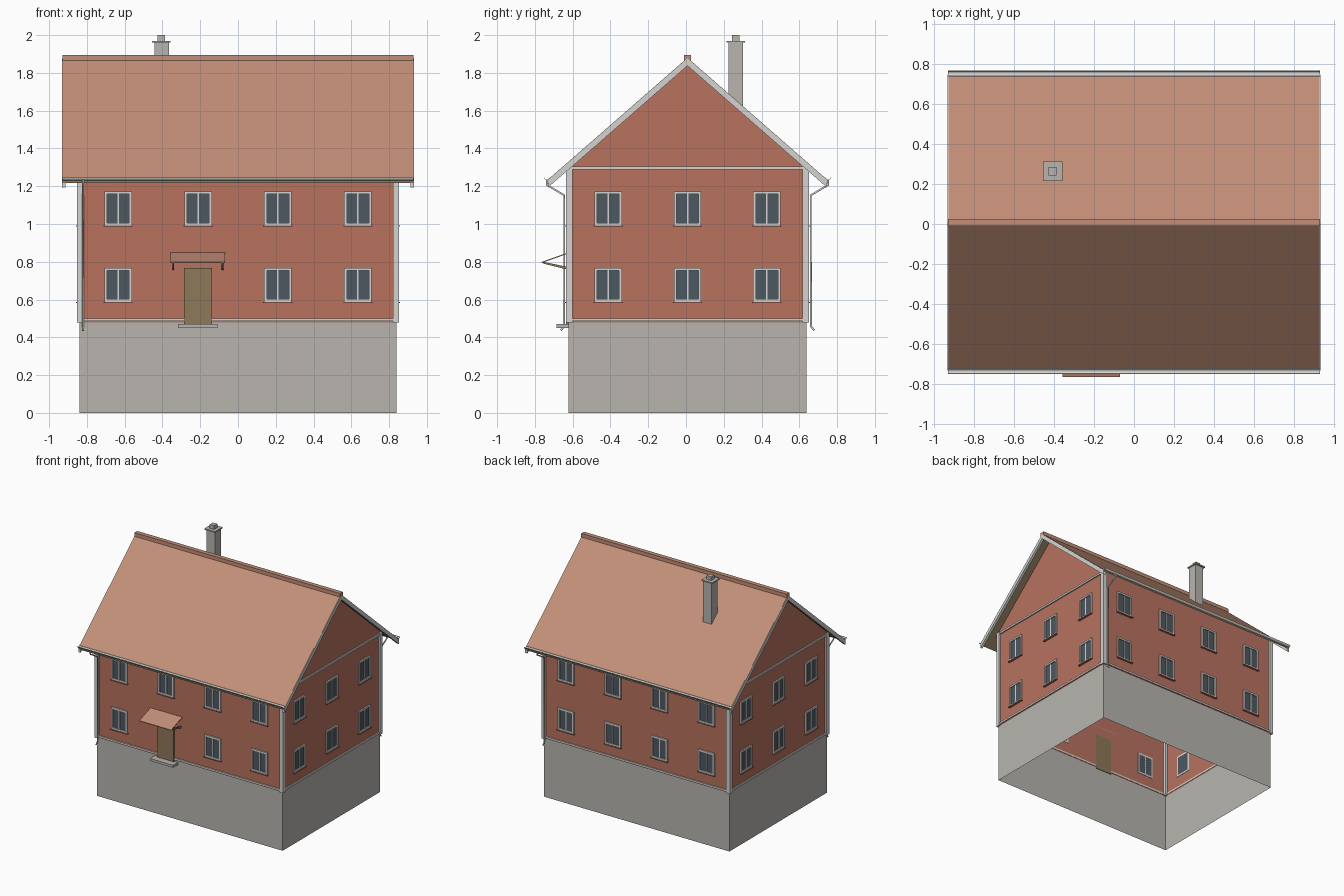
import bpy, bmesh, math
from mathutils import Matrix, Vector

if "Cube" in bpy.data.objects:
    bpy.data.objects.remove(bpy.data.objects["Cube"])


def material(name, r, g, b):
    m = bpy.data.materials.new(name)
    m.diffuse_color = [(c / 255 / 12.92) if c < 11 else ((c / 255 + 0.055) / 1.055) ** 2.4
                       for c in (r, g, b)] + [1]
    m.use_nodes = True
    m.node_tree.nodes["Principled BSDF"].inputs["Base Color"].default_value = m.diffuse_color
    return m


STONE = material("stone grey", 184, 181, 175)
RED = material("wall red", 184, 114, 95)
TILE = material("roof tile", 195, 143, 120)
TRIM = material("pale trim", 212, 213, 210)
GLASS = material("dark glass", 78, 88, 97)
WOOD = material("brown wood", 142, 120, 90)

YC = 0.008                    # house centre line in y
HX, HY = 0.84, 0.63           # half width and half depth of the walls
BASE = 0.478                  # top of the foundation
RIDGE, SLOPE = 1.88, 0.873    # roof top at the ridge, fall per unit of y
EAVE = 0.742                  # half span of the roof


def finish(name, bm, mats):
    me = bpy.data.meshes.new(name)
    bmesh.ops.recalc_face_normals(bm, faces=bm.faces)
    bm.to_mesh(me)
    bm.free()
    for m in mats:
        me.materials.append(m)
    ob = bpy.data.objects.new(name, me)
    bpy.context.collection.objects.link(ob)
    return ob


def add_box(bm, lo, hi, mat=0, M=Matrix()):
    lo, hi = Vector(lo), Vector(hi)
    T = M @ Matrix.Translation((lo + hi) / 2) @ Matrix.Diagonal((*(hi - lo), 1))
    vs = bmesh.ops.create_cube(bm, size=1, matrix=T)["verts"]
    for f in {f for v in vs for f in v.link_faces}:
        f.material_index = mat


def box(name, lo, hi, mat):
    bm = bmesh.new()
    add_box(bm, lo, hi)
    return finish(name, bm, [mat])


def prism(bm, profile, x0, x1, caps=True):
    """Extrude a closed (y, z) profile along x; returns the side faces."""
    a = [bm.verts.new((x0, y, z)) for y, z in profile]
    b = [bm.verts.new((x1, y, z)) for y, z in profile]
    n = len(profile)
    if caps:
        bm.faces.new(a)
        bm.faces.new(b)
    return [bm.faces.new((a[i], a[(i + 1) % n], b[(i + 1) % n], b[i])) for i in range(n)]


# foundation: open at the top and bottom
bm = bmesh.new()
add_box(bm, (-HX, YC - HY, 0), (HX, YC + HY, BASE))
bm.normal_update()
bmesh.ops.delete(bm, geom=[f for f in bm.faces if abs(f.normal.z) > 0.5], context="FACES")
finish("foundation", bm, [STONE])

# walls with gables: open below and under the roof
top = RIDGE - 0.014
bm = bmesh.new()
sides = prism(bm, [(YC - HY, BASE), (YC + HY, BASE), (YC + HY, top - HY * SLOPE),
                   (YC, top), (YC - HY, top - HY * SLOPE)], -HX, HX)
bmesh.ops.delete(bm, geom=[sides[0], sides[2], sides[3]], context="FACES_ONLY")
finish("walls", bm, [RED])


# roof: a thin folded sheet, tiled above and boarded below
def chevron(upper, lower, half):
    e = half * SLOPE
    return [(YC - half, RIDGE - upper - e), (YC, RIDGE - upper), (YC + half, RIDGE - upper - e),
            (YC + half, RIDGE - lower - e), (YC, RIDGE - lower), (YC - half, RIDGE - lower - e)]


bm = bmesh.new()
sides = prism(bm, chevron(0, 0.014, EAVE), -0.928, 0.928)
for i in (2, 3, 4, 5):
    sides[i].material_index = 1
finish("roof", bm, [TILE, WOOD])
box("ridge_cap", (-0.93, YC - 0.018, RIDGE - 0.015), (0.93, YC + 0.018, 1.895), TILE)

# barge boards along the gable edges
for s, side in ((-1, "left"), (1, "right")):
    bm = bmesh.new()
    prism(bm, chevron(0.003, 0.042, EAVE - 0.003), s * 0.912, s * 0.932)
    finish(side + "_barge_boards", bm, [TRIM])

# corner boards wrapping each corner
bm = bmesh.new()
for sx in (-1, 1):
    for sy in (-1, 1):
        xs = sorted((sx * 0.82, sx * 0.853))
        ys = sorted((YC + sy * 0.608, YC + sy * 0.643))
        add_box(bm, (xs[0], ys[0], BASE), (xs[1], ys[1], 1.308))
finish("corner_boards", bm, [TRIM])

# wall frames: local x runs along the wall, local -y points outwards
C = Matrix.Translation((0, YC, 0))
WALLS = {
    "front": (C @ Matrix.Translation((0, -HY, 0)), HX),
    "back": (C @ Matrix.Rotation(math.pi, 4, "Z") @ Matrix.Translation((0, -HY, 0)), HX),
    "right": (C @ Matrix.Rotation(math.pi / 2, 4, "Z") @ Matrix.Translation((0, -HX, 0)), HY),
    "left": (C @ Matrix.Rotation(-math.pi / 2, 4, "Z") @ Matrix.Translation((0, -HX, 0)), HY),
}


def window(bm, M, u, z0):
    """Frame, centre bar, sill and two panes, 0.145 wide and 0.18 high."""
    w, h, t = 0.0725, 0.18, 0.014
    add_box(bm, (u - w + t, -0.003, z0 + t), (u + w - t, 0.003, z0 + h - t), 1, M)
    for s in (-1, 1):
        a, b = sorted((s * w, s * (w - t)))
        add_box(bm, (u + a, -0.011, z0), (u + b, 0.003, z0 + h), 0, M)
    for z in (z0, z0 + h - t):
        add_box(bm, (u - w + t, -0.011, z), (u + w - t, 0.003, z + t), 0, M)
    add_box(bm, (u - 0.004, -0.007, z0 + t), (u + 0.004, 0.003, z0 + h - t), 0, M)
    add_box(bm, (u - w - 0.005, -0.018, z0 - 0.006), (u + w + 0.005, 0, z0), 2, M)


for side, (M, half) in WALLS.items():
    # horizontal trim bands
    bm = bmesh.new()
    levels = [0.486] if half == HX else [0.486, 1.289]
    for z in levels:
        add_box(bm, (-half + 0.02, -0.01, z), (half - 0.02, 0.003, z + 0.015), 0, M)
    finish(side + "_bands", bm, [TRIM])
    # two rows of windows
    bm = bmesh.new()
    columns = (-0.635, -0.211, 0.211, 0.635) if half == HX else (-0.42, 0, 0.42)
    for z0 in (0.588, 0.992):
        for u in columns:
            if not (side == "front" and u == -0.211 and z0 < 0.9):
                window(bm, M, u, z0)
    finish(side + "_windows", bm, [TRIM, GLASS, RED])

# door and step
F = YC - HY
box("door", (-0.287, F - 0.012, 0.47), (-0.138, F + 0.004, 0.768), WOOD)
box("door_step", (-0.317, -0.685, 0.45), (-0.108, F, 0.47), STONE)

# door canopy sloping outwards on two struts
bm = bmesh.new()
prism(bm, [(F, 0.85), (-0.765, 0.799), (-0.765, 0.793), (F, 0.844)], -0.357, -0.069)
finish("door_canopy", bm, [TILE])
bm = bmesh.new()
for x in (-0.343, -0.083):
    prism(bm, [(F, 0.772), (-0.758, 0.8), (-0.758, 0.791), (F, 0.757)], x - 0.005, x + 0.005)
finish("canopy_struts", bm, [WOOD])

# chimney with cap and flue
box("chimney", (-0.442, 0.225, 1.55), (-0.365, 0.302, 1.96), STONE)
box("chimney_cap", (-0.455, 0.215, 1.96), (-0.358, 0.312, 1.97), STONE)
box("chimney_flue", (-0.426, 0.243, 1.97), (-0.386, 0.284, 2.0), STONE)

# half-round gutters and downpipes, front and back
for s, side, px in ((-1, "front", -0.82), (1, "back", 0.82)):
    gy, gz, r = YC + s * 0.744, 1.246, 0.0145
    arc = [math.pi + math.pi * i / 8 for i in range(9)]
    profile = [(gy + r * math.cos(a), gz + r * math.sin(a)) for a in arc]
    profile += [(gy + 0.8 * r * math.cos(a), gz + 0.8 * r * math.sin(a)) for a in reversed(arc)]
    bm = bmesh.new()
    prism(bm, profile, -0.93, 0.93)
    finish(side + "_gutter", bm, [TRIM])

    cu = bpy.data.curves.new(side + "_downpipe", "CURVE")
    cu.dimensions = "3D"
    cu.bevel_depth, cu.bevel_resolution, cu.use_fill_caps = 0.006, 1, True
    path = [(0.744, 1.235), (0.744, 1.207), (0.653, 1.152), (0.653, 0.46), (0.67, 0.437)]
    sp = cu.splines.new("POLY")
    sp.points.add(len(path) - 1)
    for p, (d, z) in zip(sp.points, path):
        p.co = (px, YC + s * d, z, 1)
    cu.materials.append(TRIM)
    bpy.context.collection.objects.link(bpy.data.objects.new(side + "_downpipe", cu))
